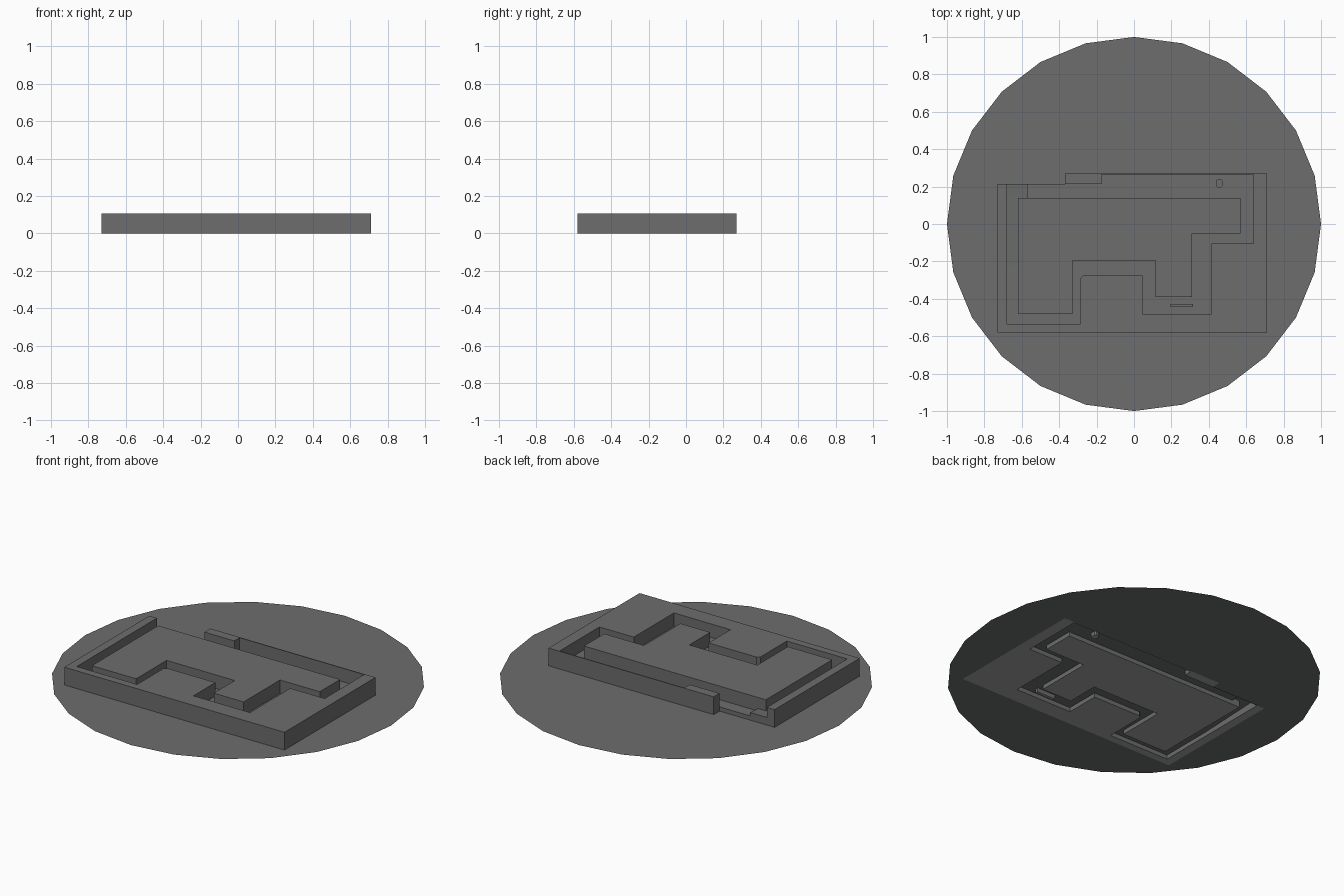
import bpy, bmesh, math

if "Cube" in bpy.data.objects:
    bpy.data.objects.remove(bpy.data.objects["Cube"])


def material(name, v):
    m = bpy.data.materials.new(name)
    m.diffuse_color = (v, v * 1.02, v * 1.01, 1)
    m.use_nodes = True
    m.node_tree.nodes["Principled BSDF"].inputs["Base Color"].default_value = m.diffuse_color
    return m


grey = material("dark_grey", 0.15)
pale = material("pale_underside", 0.34)


def finish(name, bm, fix=True):
    if fix:
        bmesh.ops.recalc_face_normals(bm, faces=bm.faces)
    bm.normal_update()
    mesh = bpy.data.meshes.new(name)
    mesh.materials.append(grey)
    mesh.materials.append(pale)
    bm.to_mesh(mesh)
    bm.free()
    ob = bpy.data.objects.new(name, mesh)
    bpy.context.collection.objects.link(ob)
    return ob


def prism(name, outline, z0, z1):
    """Extruded outline with a paler underside."""
    bm = bmesh.new()
    face = bm.faces.new([bm.verts.new((x, y, z0)) for x, y in outline])
    res = bmesh.ops.extrude_face_region(bm, geom=[face], use_keep_orig=True)
    for v in res["geom"]:
        if isinstance(v, bmesh.types.BMVert):
            v.co.z = z1
    bmesh.ops.recalc_face_normals(bm, faces=bm.faces)
    for f in bm.faces:
        f.material_index = 1 if f.normal.z < -0.9 else 0
    return finish(name, bm)


def sheet(name, loops, z):
    """Flat sheet; later loops are holes."""
    bm = bmesh.new()
    edges = []
    for loop in loops:
        vs = [bm.verts.new((x, y, z)) for x, y in loop]
        edges += [bm.edges.new((vs[i - 1], vs[i])) for i in range(len(vs))]
    bmesh.ops.triangle_fill(bm, edges=edges, use_beauty=True, normal=(0, 0, 1))
    bm.normal_update()
    bmesh.ops.reverse_faces(bm, faces=[f for f in bm.faces if f.normal.z < 0])
    bmesh.ops.dissolve_limit(bm, angle_limit=0.01, verts=bm.verts, edges=bm.edges)
    return finish(name, bm, False)


def strip(name, faces):
    bm = bmesh.new()
    for pts in faces:
        bm.faces.new([bm.verts.new(p) for p in pts])
    return finish(name, bm, False)


FLOOR, RAMP, TOP = 0.025, 0.045, 0.105

# Inner edge of the surrounding wall, from back right round to front left
inner = [(-0.175, 0.215), (-0.175, 0.265), (0.64, 0.265), (0.64, -0.105),
         (0.415, -0.105), (0.415, -0.48), (0.045, -0.48), (0.045, -0.275),
         (-0.27, -0.275), (-0.285, -0.29), (-0.285, -0.535), (-0.68, -0.535)]

# Round ground sheet, open under the block
disc = [(math.sin(math.radians(a)), math.cos(math.radians(a)))
        for a in range(0, 360, 15)]
footprint = [(-0.73, -0.58), (0.71, -0.58), (0.71, 0.27), (-0.37, 0.27),
             (-0.37, 0.215), (-0.73, 0.215)]
sheet("ground_disc", [disc, footprint], 0)

# Surrounding wall with a gap at the back left
prism("outer_wall", footprint[:5] + inner + [(-0.68, 0.215), (-0.73, 0.215)], 0, TOP)

# Raised middle block
prism("centre_block", [(-0.62, 0.14), (0.57, 0.14), (0.57, -0.05), (0.31, -0.05),
                       (0.31, -0.39), (0.115, -0.39), (0.115, -0.195),
                       (-0.33, -0.195), (-0.33, -0.48), (-0.62, -0.48)], 0, TOP)

# Channel floor and its lip at the gap
sheet("channel_floor", [inner + [(-0.68, -0.22), (-0.62, -0.22), (-0.62, 0.14),
                                 (-0.57, 0.14), (-0.57, 0.215)]], FLOOR)
strip("floor_lip", [[(-0.175, 0.215, 0), (-0.57, 0.215, 0),
                     (-0.57, 0.215, FLOOR), (-0.175, 0.215, FLOOR)]])

# Gentle ramp along the left channel
strip("left_ramp", [
    [(-0.68, -0.22, FLOOR), (-0.62, -0.22, FLOOR), (-0.62, 0.14, 0.04), (-0.68, 0.14, 0.04)],
    [(-0.68, 0.14, 0.04), (-0.57, 0.14, 0.04), (-0.57, 0.215, RAMP), (-0.68, 0.215, RAMP)],
    [(-0.57, 0.215, 0), (-0.68, 0.215, 0), (-0.68, 0.215, RAMP), (-0.57, 0.215, RAMP)],
    [(-0.57, 0.14, FLOOR), (-0.57, 0.215, FLOOR), (-0.57, 0.215, RAMP), (-0.57, 0.14, 0.04)]])

# Small pieces standing in the channel
prism("small_post", [(0.44 + x, 0.195 + y) for x, y in
                     ((0.008, 0), (0.024, 0), (0.032, 0.008), (0.032, 0.037),
                      (0.024, 0.045), (0.008, 0.045), (0, 0.037), (0, 0.008))], 0, 0.04)
prism("small_bar", [(0.195, -0.445), (0.315, -0.445), (0.315, -0.428),
                    (0.195, -0.428)], 0, 0.04)
